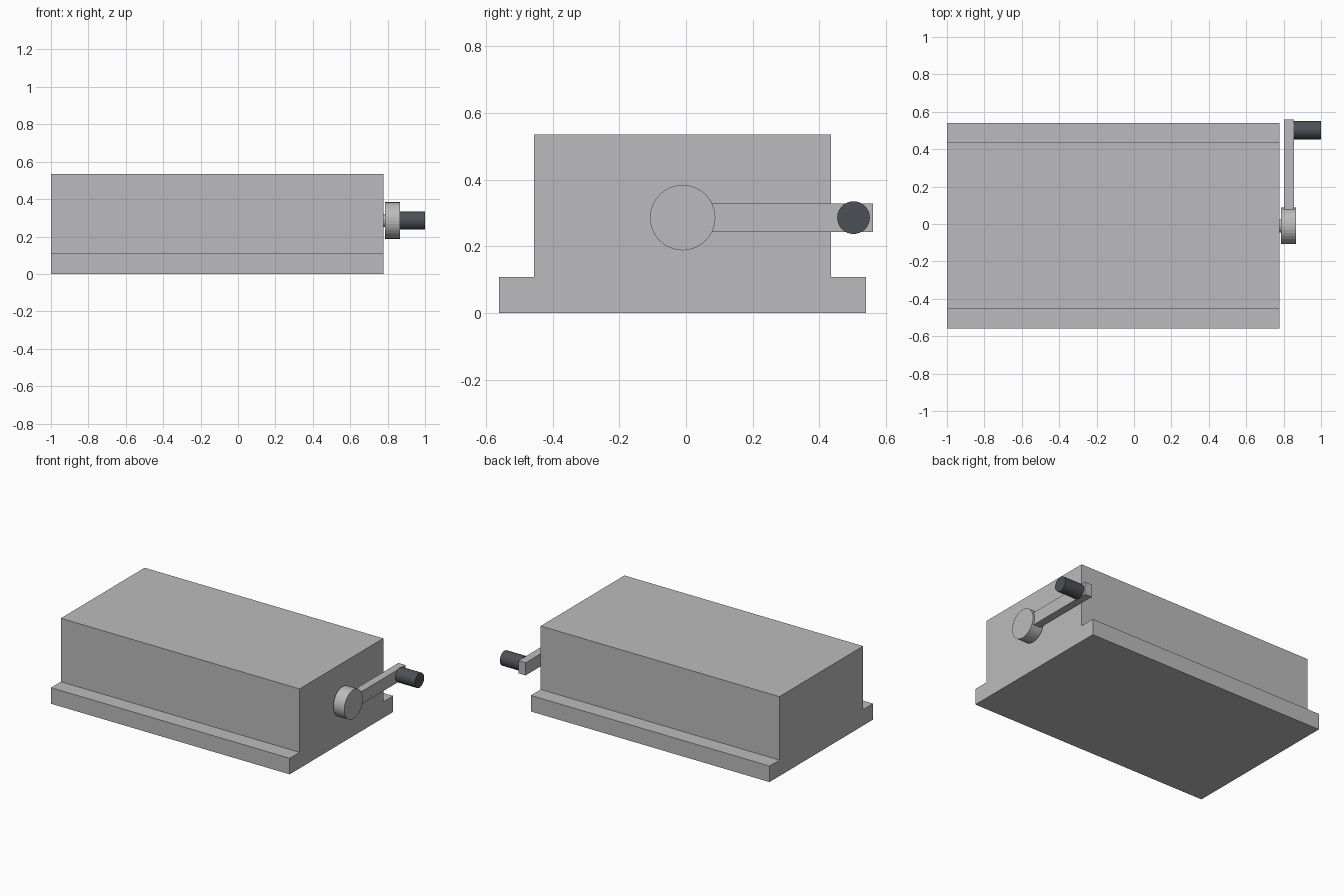
import bpy
import bmesh
import math
from mathutils import Matrix, Vector

old = bpy.data.objects.get("Cube")
if old:
    bpy.data.objects.remove(old, do_unlink=True)


def material(name, rgb):
    mat = bpy.data.materials.new(name)
    mat.use_nodes = True
    mat.diffuse_color = (*rgb, 1)
    mat.node_tree.nodes["Principled BSDF"].inputs["Base Color"].default_value = (*rgb, 1)
    return mat


light_grey = material("light grey", (0.5, 0.5, 0.508))
dark_grey = material("dark grey", (0.073, 0.08, 0.091))


def finish(bm, name, mat):
    bmesh.ops.recalc_face_normals(bm, faces=bm.faces)
    mesh = bpy.data.meshes.new(name)
    bm.to_mesh(mesh)
    bm.free()
    mesh.materials.append(mat)
    obj = bpy.data.objects.new(name, mesh)
    bpy.context.collection.objects.link(obj)
    return obj


def extrude_x(name, profile, x0, x1, mat):
    """Solid with a (y, z) profile running along x."""
    bm = bmesh.new()
    face = bm.faces.new([bm.verts.new((x0, y, z)) for y, z in profile])
    grown = bmesh.ops.extrude_face_region(bm, geom=[face])["geom"]
    verts = [v for v in grown if isinstance(v, bmesh.types.BMVert)]
    bmesh.ops.translate(bm, verts=verts, vec=Vector((x1 - x0, 0, 0)))
    return finish(bm, name, mat)


def cylinder_x(name, x0, x1, y, radius, mat, sides=32):
    """Faceted cylinder along x at the crank height."""
    bm = bmesh.new()
    place = Matrix.Translation(((x0 + x1) / 2, y, CRANK_Z)) @ Matrix.Rotation(math.pi / 2, 4, "Y")
    bmesh.ops.create_cone(bm, cap_ends=True, segments=sides, radius1=radius,
                          radius2=radius, depth=x1 - x0, matrix=place)
    return finish(bm, name, mat)


CRANK_Z = 0.286
HUB_Y = -0.01

# Housing with a foot flange along both long sides
half = [(0.55, 0), (0.55, 0.108), (0.445, 0.108), (0.445, 0.535)]
outline = [(HUB_Y + y, z) for y, z in half] + [(HUB_Y - y, z) for y, z in reversed(half)]
extrude_x("housing", outline, -1.0, 0.777, light_grey)

# Crank: shaft, hub, arm and grip
cylinder_x("shaft", 0.76, 0.80, HUB_Y, 0.035, light_grey)
cylinder_x("hub", 0.785, 0.867, HUB_Y, 0.098, light_grey)
low, high = CRANK_Z - 0.0425, CRANK_Z + 0.0425
extrude_x("crank_arm", [(HUB_Y, low), (0.56, low), (0.56, high), (HUB_Y, high)],
          0.802, 0.855, light_grey)
cylinder_x("grip", 0.853, 1.0, 0.502, 0.049, dark_grey)
